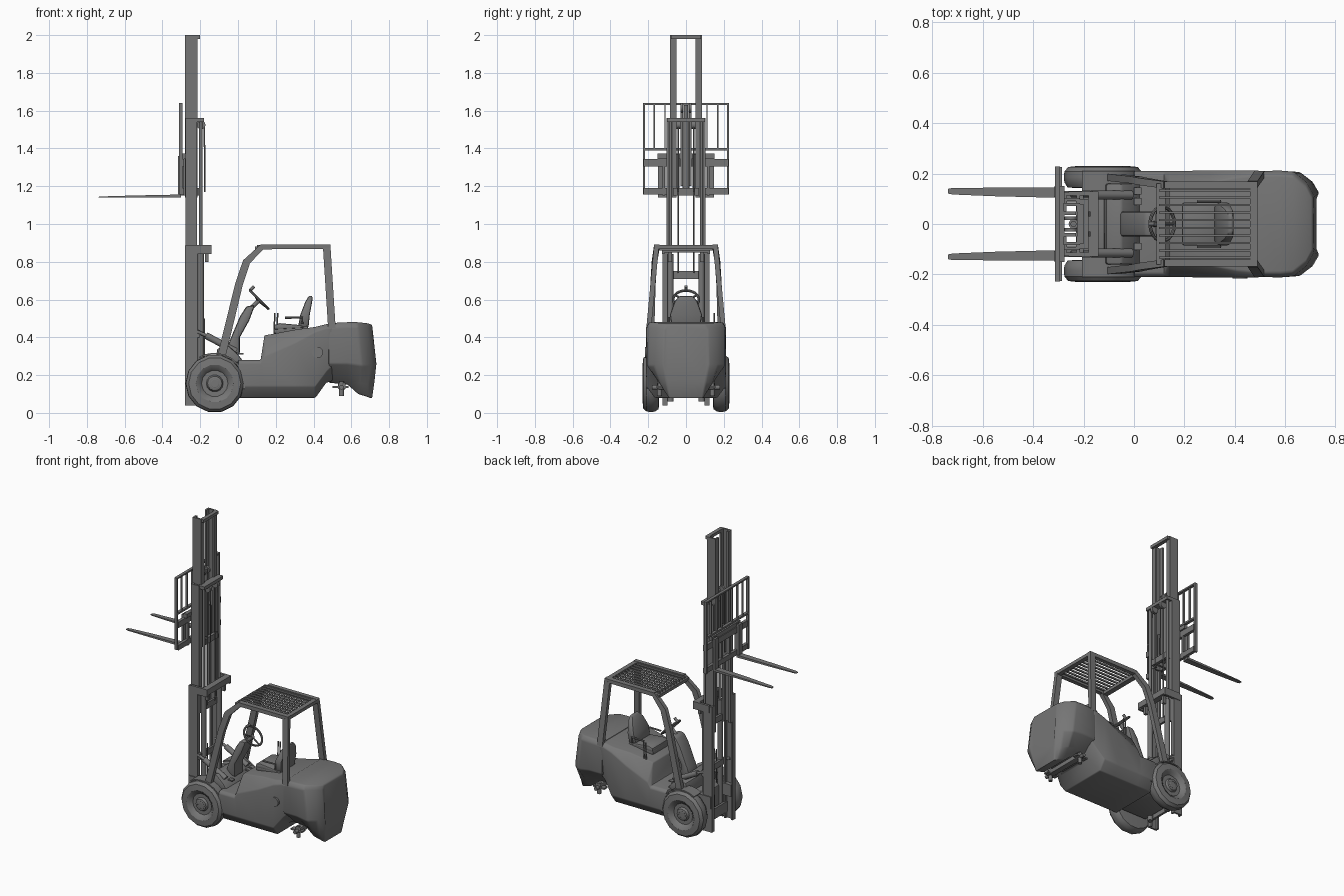
import bpy, bmesh, math
from mathutils import Vector, Matrix

if "Cube" in bpy.data.objects:
    bpy.data.objects.remove(bpy.data.objects["Cube"])


def finish(name, bm, mirror=False, bevel=0):
    bmesh.ops.recalc_face_normals(bm, faces=bm.faces)
    me = bpy.data.meshes.new(name)
    bm.to_mesh(me)
    bm.free()
    ob = bpy.data.objects.new(name, me)
    bpy.context.collection.objects.link(ob)
    if bevel:
        m = ob.modifiers.new("bevel", 'BEVEL')
        m.width, m.segments, m.limit_method = bevel, 2, 'ANGLE'
    if mirror:
        m = ob.modifiers.new("mirror", 'MIRROR')
        m.use_axis = (False, True, False)
    return ob


def skin(name, rings, mirror=False, bevel=0, closed=False):
    """Bridge rings of 3D points, each ring having the same count."""
    bm = bmesh.new()
    vs = [[bm.verts.new(p) for p in r] for r in rings]
    n = len(vs[0])
    pairs = list(zip(vs, vs[1:])) + ([(vs[-1], vs[0])] if closed else [])
    for a, b in pairs:
        for i in range(n):
            bm.faces.new((a[i], a[(i + 1) % n], b[(i + 1) % n], b[i]))
    if not closed:
        bm.faces.new(vs[0])
        bm.faces.new(vs[-1])
    return finish(name, bm, mirror, bevel)


def box(name, x, y, z, mirror=False, bevel=0):
    r = lambda h: [(x[0], y[0], h), (x[1], y[0], h), (x[1], y[1], h), (x[0], y[1], h)]
    return skin(name, [r(z[0]), r(z[1])], mirror, bevel)


def prism(name, prof, y, mirror=False, bevel=0):
    """Side profile in x,z extruded across y."""
    return skin(name, [[(a, h, b) for a, b in prof] for h in y], mirror, bevel)


def channel(name, x, y, z, t=.012):
    """Mast rail: C section open to the inside, mirrored."""
    (a, b), (c, d) = x, y
    sec = [(a, c), (a, d), (b, d), (b, c), (b - t, c), (b - t, d - t), (a + t, d - t), (a + t, c)]
    return skin(name, [[(p, q, h) for p, q in sec] for h in z], True)


def rod(name, p, q, r, mirror=False, n=12):
    p, q = Vector(p), Vector(q)
    rot = (q - p).to_track_quat('Z', 'Y')
    ring = [rot @ Vector((r * math.cos(math.tau * i / n), r * math.sin(math.tau * i / n), 0)) for i in range(n)]
    return skin(name, [[p + v for v in ring], [q + v for v in ring]], mirror)


def loft(name, sections, bevel=0, tweak=lambda x, z: x):
    """Half cross-sections (y,z from bottom to top) along x, closed symmetrically."""
    rings = []
    for x, half in sections:
        ring = [(tweak(x, z), y, z) for y, z in half]
        ring += [(tweak(x, z), -y, z) for y, z in reversed(half)]
        rings.append(ring)
    return skin(name, rings, False, bevel)


def tube(name, pts, r, mirror=False, res=2):
    cu = bpy.data.curves.new(name, 'CURVE')
    cu.dimensions, cu.bevel_depth, cu.bevel_resolution, cu.use_fill_caps = '3D', r, res, True
    s = cu.splines.new('POLY')
    s.points.add(len(pts) - 1)
    for pt, co in zip(s.points, pts):
        pt.co = (*co, 1)
    ob = bpy.data.objects.new(name, cu)
    bpy.context.collection.objects.link(ob)
    if mirror:
        ob.modifiers.new("mirror", 'MIRROR').use_axis = (False, True, False)
    return ob


def bar(name, stations):
    """Rectangular beam through (x, y, z, half x, half y, z skew) stations."""
    skin(name, [[(x - a, y - b, z + s), (x + a, y - b, z - s), (x + a, y + b, z - s), (x - a, y + b, z + s)]
                for x, y, z, a, b, s in stations], True)


# Chassis body with floor step and seat hood
low = [(.165, .08), (.21, .14)]
loft("body", [
    (.0, low + [(.21, .265), (.195, .28)]),
    (.12, low + [(.21, .265), (.195, .28)]),
    (.14, low + [(.21, .30), (.15, .41)]),
    (.30, low + [(.212, .37), (.165, .44)]),
    (.41, low + [(.212, .43), (.185, .455)]),
    (.47, [(.12, .16), (.19, .22), (.212, .45), (.19, .47)]),
    (.50, [(.12, .17), (.19, .25), (.212, .45), (.19, .47)])], .006)

# Counterweight with arched underside and rounded tail
loft("counterweight", [
    (.48, [(.10, .16), (.14, .20), (.205, .26), (.21, .45), (.195, .475)]),
    (.58, [(.10, .15), (.14, .19), (.205, .26), (.212, .455), (.195, .48)]),
    (.66, [(.10, .10), (.15, .17), (.207, .25), (.207, .455), (.19, .48)]),
    (.71, [(.095, .085), (.135, .15), (.17, .25), (.165, .45), (.15, .475)]),
    (.737, [(.09, .075), (.105, .17), (.12, .26), (.115, .44), (.10, .468)])], .008,
    lambda x, z: x - (.14 * abs(z - .27) if x > .6 else 0))
rod("fuel_cap", (.42, -.20, .32), (.42, -.216, .32), .03)

# Front frame, cowl and wheel fenders
box("front_frame", (-.20, .02), (-.13, .13), (.09, .27), bevel=.01)
prism("cowl", [(-.12, .26), (-.11, .34), (-.05, .355), (.0, .31), (.03, .27)], (-.16, .16), bevel=.008)
arc = [math.radians(a) for a in range(-10, 121, 13)]
outer = [(-.125 + .163 * math.cos(a), .155 + .163 * math.sin(a)) for a in arc]
inner = [(-.125 + .155 * math.cos(a), .155 + .155 * math.sin(a)) for a in reversed(arc)]
prism("fender", outer + inner, (.13, .21), True)
rod("front_axle", (-.125, -.15, .155), (-.125, .15, .155), .045)

# Front wheels, lathed with a dished rim and a hub
prof = [(.10, .142), (.14, .145), (.153, .165), (.155, .185), (.153, .208), (.138, .226), (.10, .23),
        (.085, .222), (.07, .205), (.045, .205), (.038, .22), (.02, .225), (.02, .142)]
N = 14
skin("front_wheel", [[(-.123 + r * math.cos(math.tau * i / N), y, .156 + r * math.sin(math.tau * i / N))
                      for r, y in prof] for i in range(N)], True, closed=True)
rod("wheel_hub", (-.123, .16, .156), (-.123, .224, .156), .028, True)

# Rear steering axle stubs (no rear wheels)
box("rear_axle", (.53, .57), (-.15, .15), (.125, .16), bevel=.005)
rod("steer_knuckle", (.548, .14, .09), (.548, .14, .165), .013, True)
rod("wheel_stub", (.548, .13, .135), (.548, .18, .135), .012, True)
box("steer_arm", (.50, .585), (.12, .155), (.132, .142), True)

# Three-stage mast
channel("fixed_mast_rail", (-.28, -.215), (.097, .124), (.04, .885))
channel("middle_mast_rail", (-.277, -.217), (.075, .104), (.70, 1.56))
channel("inner_mast_rail", (-.28, -.215), (.05, .084), (1.14, 2.0))
for nm, x, w, z in [("fixed_low_tie", (-.23, -.215), .12, (.08, .15)), ("fixed_mid_tie", (-.215, -.20), .12, (.40, .44)),
                    ("middle_low_tie", (-.22, -.205), .085, (.71, .75)), ("middle_top_tie", (-.225, -.18), .10, (1.54, 1.562)),
                    ("inner_low_tie", (-.22, -.20), .07, (1.15, 1.19)), ("inner_top_tie", (-.225, -.20), .08, (1.98, 2.0)),
                    ("fixed_top_tie", (-.18, -.14), .125, (.85, .89))]:
    box(nm, x, (-w, w), z)
box("mast_top_bracket", (-.26, -.14), (.113, .128), (.84, .89), True)
box("hose_guide", (-.175, -.155), (.075, .095), (.80, .86), True)
box("mast_foot", (-.275, -.17), (.085, .13), (.20, .28), True)

# Lift cylinders, chains and hoses
rod("lift_cylinder", (-.197, .082, .06), (-.197, .082, .84), .017, True)
rod("lift_rod", (-.197, .082, .84), (-.197, .082, 1.54), .009, True)
rod("free_lift_cylinder", (-.24, 0, 1.16), (-.24, 0, 1.55), .019)
rod("free_lift_rod", (-.24, 0, 1.55), (-.24, 0, 1.63), .012)
rod("chain_sheave", (-.25, .015, 1.615), (-.25, .03, 1.615), .025, True)
rod("hose_sheave", (-.195, .03, 1.525), (-.195, .05, 1.525), .023, True)
box("lift_chain", (-.277, -.272), (.016, .028), (1.2, 1.61), True)
tube("upper_hose", [(-.178, .04, 1.53), (-.176, .04, 1.17)], .004, True)
tube("middle_hose", [(-.20, .04, 1.52), (-.20, .04, .74)], .004, True)
tube("lower_hose", [(-.178, .07, .50), (-.178, .07, .28)], .004, True)
rod("tilt_cylinder", (-.17, .115, .41), (-.01, .115, .325), .018, True)
rod("tilt_rod", (-.25, .115, .445), (-.17, .115, .41), .009, True)

# Carriage and load backrest
box("carriage_upper_bar", (-.305, -.285), (-.225, .225), (1.305, 1.345))
box("carriage_lower_bar", (-.305, -.285), (-.225, .225), (1.155, 1.19))
box("carriage_roller_plate", (-.30, -.23), (.035, .049), (1.15, 1.37), True)
box("carriage_side_plate", (-.305, -.285), (.11, .125), (1.15, 1.37), True)
box("sideshift_housing", (-.30, -.275), (-.15, .15), (1.345, 1.372))
box("backrest_side", (-.313, -.293), (.217, .228), (1.155, 1.64), True)
box("backrest_top", (-.313, -.293), (-.225, .225), (1.63, 1.64))
box("backrest_bottom", (-.313, -.293), (-.225, .225), (1.39, 1.402))
for y in (.055, .112, .168):
    box("backrest_bar", (-.31, -.296), (y - .003, y + .003), (1.40, 1.63), True)

# Forks with tapered blades
box("fork_shank", (-.318, -.303), (.108, .148), (1.14, 1.36), True)
skin("fork_blade", [[(x, y - w, 1.14), (x, y + w, 1.14), (x, y + w, 1.14 + t), (x, y - w, 1.14 + t)]
                    for x, y, w, t in [(-.305, .124, .02, .016), (-.55, .127, .017, .011),
                                       (-.72, .13, .013, .006), (-.738, .13, .009, .004)]], True)

# Overhead guard
bar("guard_front_leg", [(-.085, .185, .31, .022, .014, .0), (.005, .175, .68, .02, .014, .004),
                        (.045, .167, .80, .018, .014, .008), (.125, .155, .877, .008, .014, .012)])
prism("guard_side_rail", [(.12, .866), (.49, .868), (.49, .892), (.12, .892)], (.141, .169), True)
bar("guard_rear_leg", [(.497, .197, .45, .02, .013, 0), (.47, .157, .875, .02, .013, 0)])
box("guard_front_bar", (.09, .125), (-.16, .16), (.86, .88))
box("guard_rear_bar", (.46, .49), (-.16, .16), (.868, .89))
for y in (.015, .045, .075, .105, .133):
    box("guard_slat", (.10, .48), (y - .004, y + .004), (.878, .889), True)

# Steering column, wheel and pedals
prism("steering_column", [(-.06, .33), (-.045, .38), (.01, .51), (.045, .565), (.09, .57), (.06, .49), (.01, .40), (.01, .31)],
      (-.05, .05), bevel=.012)
rod("steering_shaft", (.075, 0, .56), (.112, 0, .597), .012)
ctr, rot = Vector((.112, 0, .60)), Matrix.Rotation(math.radians(45), 3, 'Y')
rim = [ctr + rot @ Vector((.068 * math.cos(a), .068 * math.sin(a), 0)) for a in [math.tau * i / 24 for i in range(25)]]
tube("steering_rim", rim, .007)
for i in (0, 8, 16):
    tube("steering_spoke", [ctr - rot @ Vector((0, 0, .01)), rim[i]], .005)
rod("steering_knob", rim[12], rim[12] + rot @ Vector((0, 0, .03)), .009)
for y in (-.09, .09, .13):
    box("pedal", (.0, .03), (y - .014, y + .014), (.31, .318))

# Seat, armrests and levers
prism("seat_base", [(.19, .42), (.19, .45), (.37, .46), (.37, .43)], (-.08, .08), bevel=.006)
prism("seat_cushion", [(.19, .44), (.19, .465), (.22, .475), (.33, .465), (.36, .45)], (-.085, .085), bevel=.01)
skin("seat_back", [[(x - t, -w, z), (x + t, -w, z), (x + t, w, z), (x - t, w, z)]
                   for x, z, w, t in [(.345, .45, .075, .028), (.355, .52, .085, .025),
                                      (.375, .59, .06, .018), (.385, .62, .035, .01)]], bevel=.012)
tube("seat_armrest", [(.34, .09, .47), (.34, .09, .505), (.25, .09, .503)], .006, True)
for x in (.19, .205):
    tube("control_lever", [(x, .15, .40), (x + .005, .15, .53)], .004)

# Dark grey paint on every part, smooth shading with crisp edges
paint = bpy.data.materials.new("dark_grey")
paint.diffuse_color = (.18, .18, .18, 1)
paint.use_nodes = True
paint.node_tree.nodes["Principled BSDF"].inputs["Base Color"].default_value = paint.diffuse_color
for ob in bpy.data.objects:
    ob.data.materials.append(paint)
bpy.ops.object.select_all(action='SELECT')
bpy.context.view_layer.objects.active = bpy.data.objects["body"]
bpy.ops.object.convert(target='MESH')
bpy.ops.object.shade_smooth_by_angle(angle=math.radians(32))
